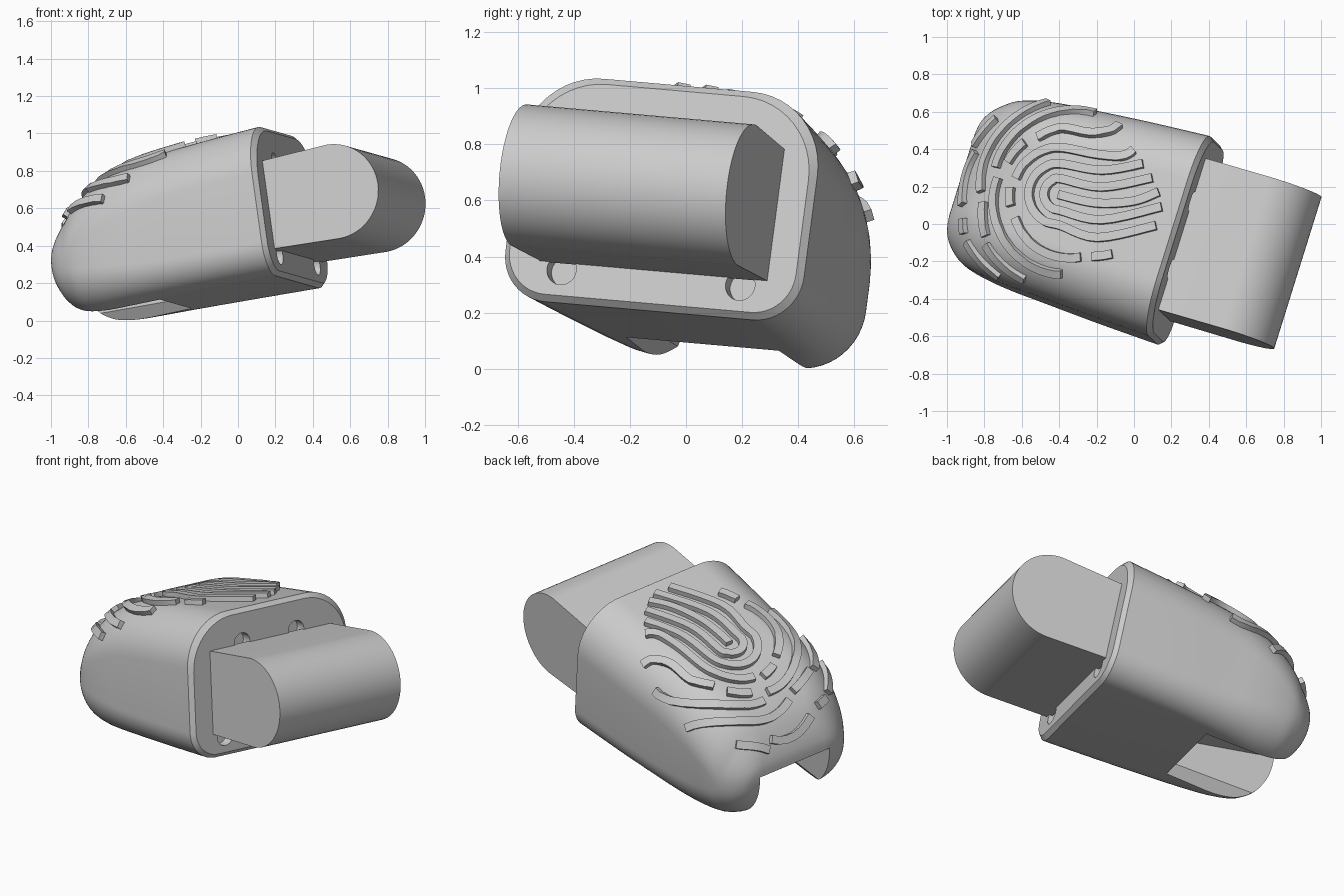
import bpy, bmesh, math
from mathutils import Matrix, Vector
from mathutils.bvhtree import BVHTree

if "Cube" in bpy.data.objects:
    bpy.data.objects.remove(bpy.data.objects["Cube"])

# Tilted frame: u along the body, v across it, w through its thickness
U = Vector((0.945, -0.28, 0.168)).normalized()
V = Vector((0.29, 0.954, -0.085))
V = (V - U * V.dot(U)).normalized()
W = U.cross(V)
FRAME = Matrix.Translation((0.265, -0.083, 0.602)) @ Matrix((U, V, W)).transposed().to_4x4()

grey = bpy.data.materials.new("light grey plastic")
grey.use_nodes = True
grey.diffuse_color = (0.6, 0.6, 0.6, 1)
grey.node_tree.nodes["Principled BSDF"].inputs["Base Color"].default_value = (0.6, 0.6, 0.6, 1)


def make(name, rings, frame=FRAME, angle=30):
    """Join equal rings of points into a closed, capped solid."""
    bm = bmesh.new()
    vr = [[bm.verts.new(frame @ Vector(p)) for p in r] for r in rings]
    n = len(vr[0])
    for a, b in zip(vr, vr[1:]):
        for i in range(n):
            bm.faces.new((a[i], a[(i + 1) % n], b[(i + 1) % n], b[i]))
    bm.faces.new(vr[0])
    bm.faces.new(vr[-1])
    bmesh.ops.recalc_face_normals(bm, faces=bm.faces)
    me = bpy.data.meshes.new(name)
    bm.to_mesh(me)
    bm.free()
    ob = bpy.data.objects.new(name, me)
    bpy.context.collection.objects.link(ob)
    me.materials.append(grey)
    smooth(ob, angle)
    return ob


def smooth(ob, angle):
    bpy.ops.object.select_all(action='DESELECT')
    ob.select_set(True)
    bpy.context.view_layer.objects.active = ob
    bpy.ops.object.shade_smooth_by_angle(angle=math.radians(angle))


def spline(pts, steps):
    """Catmull-Rom curve through points of any dimension."""
    p = [pts[0]] + list(pts) + [pts[-1]]
    out = []
    for i in range(1, len(p) - 2):
        for s in range(steps):
            t = s / steps
            out.append(tuple(
                0.5 * (2 * b + (c - a) * t + (2 * a - 5 * b + 4 * c - d) * t * t
                       + (3 * b - a - 3 * c + d) * t ** 3)
                for a, b, c, d in zip(p[i - 1], p[i], p[i + 1], p[i + 2])))
    return out + [tuple(pts[-1])]


def section(u, hw, top, bot, rb):
    """Rounded cross-section with large upper and smaller lower corners."""
    h = top - bot
    rt, rb = min(0.28, 0.55 * h, hw), min(rb, 0.42 * h, hw)
    ring = []
    for sv, zc, r, start in ((1, top - rt, rt, 0), (-1, top - rt, rt, 90),
                             (-1, bot + rb, rb, 180), (1, bot + rb, rb, 270)):
        for k in range(13):
            a = math.radians(start + 90 * k / 12)
            ring.append((u, sv * (hw - r) + r * math.cos(a), zc + r * math.sin(a)))
    return ring


# Body: chamfered front face, gently tapered, rounded at the rear
stations = [(-0.005, 0.56, 0.417, -0.402, 0.17), (-0.35, 0.542, 0.392, -0.402, 0.17),
            (-0.67, 0.52, 0.360, -0.405, 0.18), (-0.85, 0.508, 0.315, -0.41, 0.20),
            (-1.00, 0.488, 0.25, -0.413, 0.22), (-1.12, 0.455, 0.165, -0.395, 0.22),
            (-1.20, 0.40, 0.07, -0.335, 0.20), (-1.25, 0.33, -0.02, -0.24, 0.12),
            (-1.268, 0.25, -0.09, -0.16, 0.03)]
rings = [section(0.02, 0.537, 0.394, -0.379, 0.15)] + [section(*s) for s in spline(stations, 5)]
body = make("body", rings)
bm = bmesh.new()
bm.from_mesh(body.data)
surface = BVHTree.FromBMesh(bm)
bm.free()


# Cutters: bevelled rear slot with a rising ceiling, and four sockets in the front face
def slot(u, ceiling):
    half = [(0.32, -0.45), (0.245, -0.35), (0.245, ceiling)]
    return [(u, v, w) for v, w in half] + [(u, -v, w) for v, w in reversed(half)]


def disc(v, w, r=0.055):
    return [[(u, v + r * math.cos(a * math.pi / 12), w + r * math.sin(a * math.pi / 12))
             for a in range(24)] for u in (-0.04, 0.08)]


cutters = [make("slot_cutter", [slot(-0.69, -0.2), slot(-1.4, -0.06)])]
for v, w in ((0.335, -0.285), (-0.335, -0.285), (0.19, 0.225), (-0.19, 0.225)):
    cutters.append(make("socket_cutter", disc(v, w)))
for c in cutters:
    c.hide_render = True
    mod = body.modifiers.new("cut", 'BOOLEAN')
    mod.object, mod.operation, mod.solver = c, 'DIFFERENCE', 'EXACT'
    bpy.context.view_layer.objects.active = body
    bpy.ops.object.modifier_apply(modifier=mod.name)
    bpy.data.objects.remove(c)
smooth(body, 30)

# Projecting block with a half-round outer edge
profile = [(0.0, -0.26), (0.385, -0.268)]
for k in range(1, 32):
    a = math.radians(-90 + 180 * k / 32)
    profile.append((0.385 + 0.255 * math.cos(a), -0.013 + 0.255 * math.sin(a)))
profile += [(0.385, 0.242), (0.0, 0.217)]
make("rounded_block", [[(u, v, w) for u, w in profile] for v in (-0.418, 0.433)])


# Raised fingerprint ridges, laid over the body from above
def ridge(path, half=0.023, height=0.028):
    hits = []
    for x, y in path:
        loc, nor, _, _ = surface.ray_cast(Vector((x, y, 3)), Vector((0, 0, -1)))
        if loc:
            hits.append((loc, nor))
    rings = []
    for i, (loc, nor) in enumerate(hits):
        tan = hits[min(i + 1, len(hits) - 1)][0] - hits[max(i - 1, 0)][0]
        side = nor.cross(tan).normalized() * half
        rings.append([loc + side * s + nor * h for s, h in
                      ((-1, -0.03), (1, -0.03), (1, height), (-1, height))])
    if len(rings) > 1:
        make("fingerprint_ridge", rings, Matrix(), 35)


CX, CY = -0.39, 0.155


def polar(a, r):
    return (CX + r * math.cos(math.radians(a)), CY + r * math.sin(math.radians(a)))


# Central core and the hairpin loops around it
ridge(spline([(-0.40, 0.155), (-0.2, 0.11), (0.0, 0.12), (0.135, 0.17)], 6))
for r, up_end, up_mid, low_mid, low_end in (
        (0.085, (0.10, 0.245), (-0.17, 0.195), (-0.17, 0.02), (0.15, 0.09)),
        (0.165, (0.05, 0.32), (-0.17, 0.285), (-0.19, -0.075), (0.12, -0.01))):
    arc = [polar(a, r) for a in range(90, 271, 30)]
    ridge(spline([up_end, up_mid] + arc + [low_mid, low_end], 5))
ridge(spline([(0.0, 0.39), (-0.06, 0.36), (-0.2, 0.37)]
             + [polar(a, 0.25) for a in (90, 115, 140, 160)], 5))
ridge(spline([(-0.08, 0.52), (-0.13, 0.49), (-0.24, 0.48), (-0.39, 0.505), (-0.51, 0.46)], 5))

# Outer arcs: start angle, start radius, end angle, end radius
for a0, r0, a1, r1 in ((124, .335, 148, .325), (172, .265, 193, .27), (208, .27, 288, .35),
                       (297, .37, 311, .42), (165, .34, 271, .42), (67, .465, 117, .41),
                       (117, .41, 157, .37), (98, .49, 178, .42), (186, .41, 209, .45),
                       (214, .475, 247, .485), (130, .525, 150, .525), (153, .50, 186, .52),
                       (194, .53, 202, .55), (207, .555, 233, .54)):
    n = max(3, int((a1 - a0) / 5))
    ridge([polar(a0 + (a1 - a0) * k / n, r0 + (r1 - r0) * k / n) for k in range(n + 1)])
